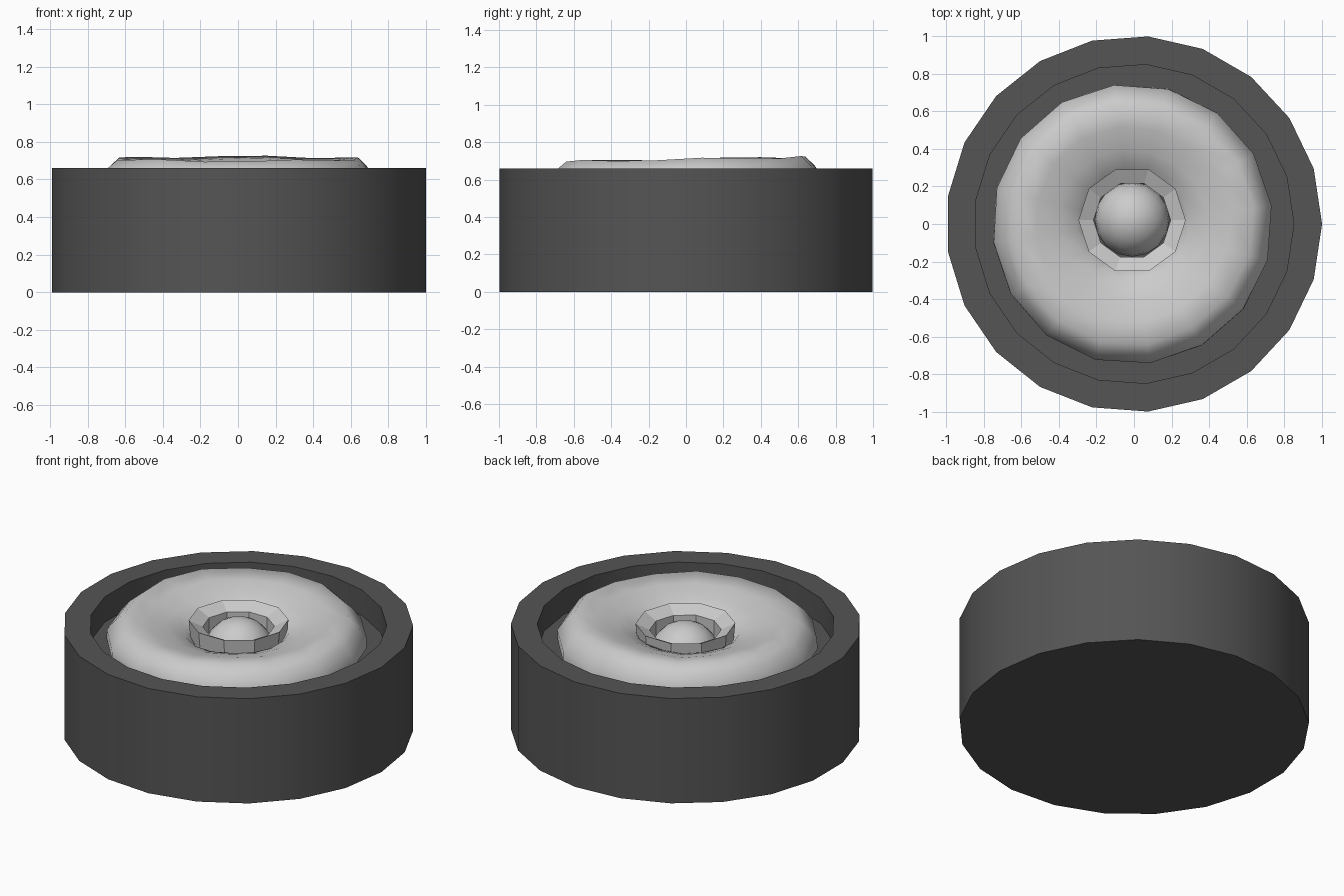
import bpy, math

if "Cube" in bpy.data.objects:
    bpy.data.objects.remove(bpy.data.objects["Cube"])

def revolve(name, profile, sides, closed=False, caps=False, start=0.0, center=(0, 0), wobble=None):
    """Spin an (r, z) profile about the vertical axis; r = 0 makes a pole ring."""
    verts, faces, n = [], [], len(profile)
    for i in range(sides):
        a = start + 2 * math.pi * i / sides
        for r, z in profile:
            dr, dz = wobble(r, z, a) if wobble else (0, 0)
            verts.append((center[0] + (r + dr) * math.cos(a),
                          center[1] + (r + dr) * math.sin(a), z + dz))
    for i in range(sides):
        k = (i + 1) % sides
        for j in range(n if closed else n - 1):
            m = (j + 1) % n
            faces.append((i * n + j, k * n + j, k * n + m, i * n + m))
    if caps:
        faces.append([i * n for i in reversed(range(sides))])
        faces.append([i * n + n - 1 for i in range(sides)])
    mesh = bpy.data.meshes.new(name)
    mesh.from_pydata(verts, [], faces)
    mesh.update()
    ob = bpy.data.objects.new(name, mesh)
    bpy.context.collection.objects.link(ob)
    return ob

def smooth(ob, degrees):
    bpy.ops.object.select_all(action='DESELECT')
    ob.select_set(True)
    bpy.context.view_layer.objects.active = ob
    bpy.ops.object.shade_smooth_by_angle(angle=math.radians(degrees))

# Dark cup: solid base, outer wall, flat rim and recessed floor
cup = revolve("cup", [(1, 0), (1, 0.66), (0.85, 0.66), (0.85, 0.50)], 21, caps=True)
dark = bpy.data.materials.new("dark_grey")
dark.diffuse_color = (0.09, 0.09, 0.09, 1)
dark.use_nodes = True
dark.node_tree.nodes["Principled BSDF"].inputs["Base Color"].default_value = dark.diffuse_color
cup.data.materials.append(dark)
smooth(cup, 30)

# Soft uneven cushion, highest near its outer edge and dished to the middle
def lumpy(r, z, a):
    k = max(0, min(1, (z - 0.55) / 0.15))
    dz = 0.012 * math.sin(a) + 0.006 * math.sin(5 * a + 0.6)
    return 0.008 * math.sin(3 * a + 1) * k, dz * k

cushion = revolve("cushion", [(0.60, 0.49), (0.745, 0.54), (0.745, 0.60), (0.695, 0.665),
                              (0.645, 0.71), (0.52, 0.695), (0.40, 0.66), (0.30, 0.62),
                              (0.24, 0.55), (0.22, 0.49)],
                  16, start=math.radians(7.5), center=(-0.01, 0), wobble=lumpy)
smooth(cushion, 60)

# Ten-sided collar with an inward sloping top
revolve("collar", [(0.27, 0.52), (0.285, 0.68), (0.205, 0.64), (0.205, 0.52)], 10,
        closed=True, center=(-0.01, 0.02))

# Ball sitting in the collar
bpy.ops.mesh.primitive_uv_sphere_add(segments=16, ring_count=10, radius=0.2,
                                     location=(-0.01, 0.025, 0.485))
ball = bpy.context.object
ball.name = "ball"
smooth(ball, 60)
